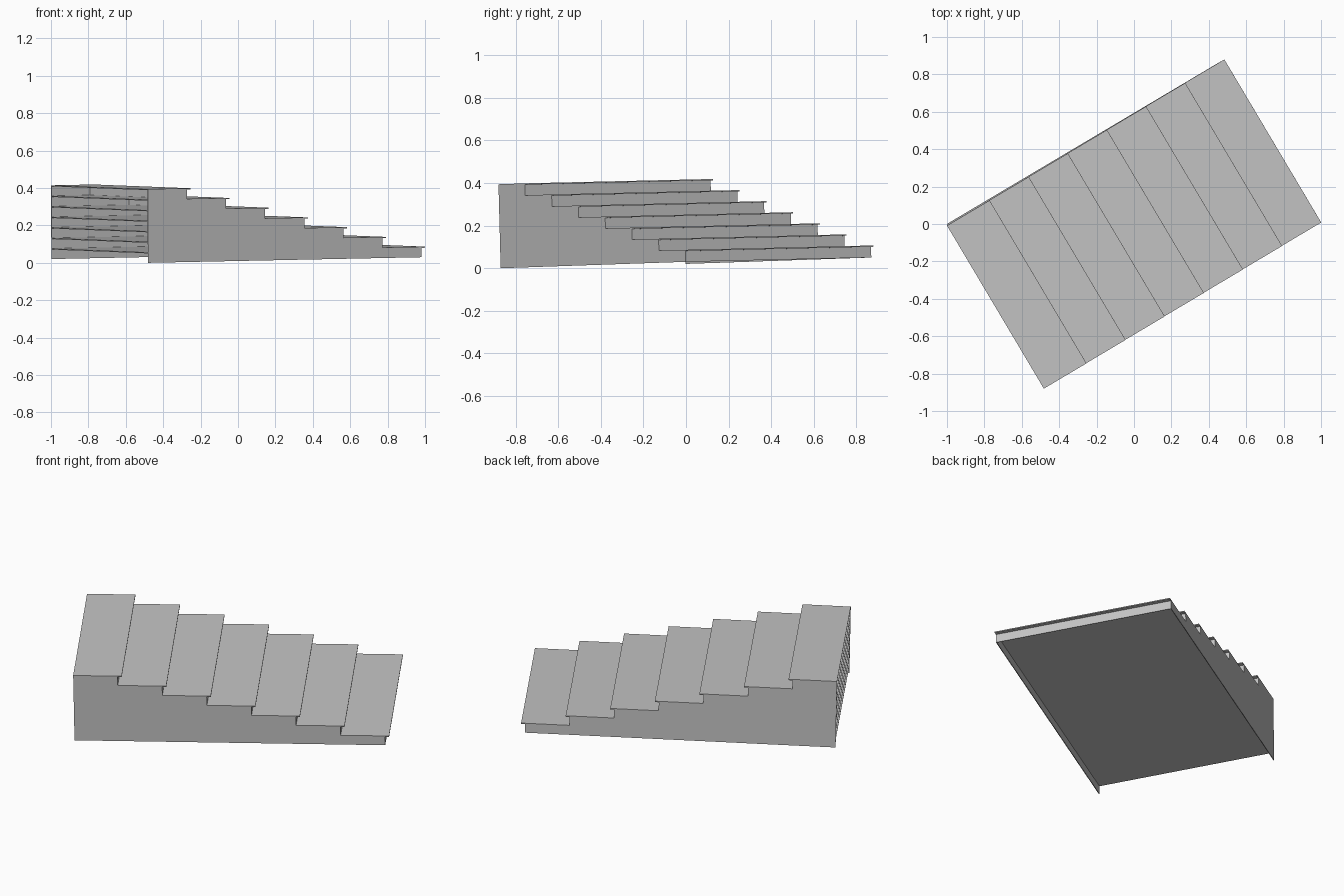
import bpy
import bmesh
from math import radians, cos, sin
from mathutils import Matrix, Vector

old = bpy.data.objects.get("Cube")
if old:
    bpy.data.objects.remove(old, do_unlink=True)

STEPS = 7
RUN = 0.243       # riser to riser
RISE = 0.0563
WIDTH = 1.014
NOSE = 0.022      # tread overhang
SHEET = 0.004     # panel thickness
TREAD = 0.006

grey = bpy.data.materials.new("plain_grey")
grey.use_nodes = True
colour = (0.55, 0.55, 0.55, 1)
grey.diffuse_color = colour
grey.node_tree.nodes["Principled BSDF"].inputs["Base Color"].default_value = colour

# Slightly tilted, turned frame whose origin is the tall near corner
turn = radians(30.7)
along = Vector((cos(turn), sin(turn), 0.0176)).normalized()
across = Vector((-sin(turn), cos(turn), 0.02)).normalized()
up = along.cross(across).normalized()
across = up.cross(along)
FRAME = Matrix((along, across, up)).transposed().to_4x4()
FRAME.translation = (-0.48, -0.87, 0.0)


def prism(name, profile, y0, y1):
    """Extrude an (along, up) outline across the stair from y0 to y1."""
    bm = bmesh.new()
    face = bm.faces.new([bm.verts.new((x, y0, z)) for x, z in profile])
    side = bmesh.ops.extrude_face_region(bm, geom=[face])["geom"]
    moved = [v for v in side if isinstance(v, bmesh.types.BMVert)]
    bmesh.ops.translate(bm, verts=moved, vec=(0, y1 - y0, 0))
    bmesh.ops.recalc_face_normals(bm, faces=bm.faces)
    mesh = bpy.data.meshes.new(name)
    bm.to_mesh(mesh)
    bm.free()
    mesh.materials.append(grey)
    ob = bpy.data.objects.new(name, mesh)
    bpy.context.collection.objects.link(ob)
    ob.matrix_world = FRAME
    return ob


def rect(x0, x1, z0, z1):
    return [(x0, z0), (x1, z0), (x1, z1), (x0, z1)]


# Stepped side panels, open at the back and underneath
outline = [(0, 0), (STEPS * RUN, 0)]
for i in range(STEPS):
    x = (STEPS - i) * RUN
    top = (i + 1) * RISE - TREAD / 2
    outline += [(x, top), (x - RUN, top)]
prism("near_side_panel", outline, 0, SHEET)
prism("far_side_panel", outline, WIDTH - SHEET, WIDTH)

# Full-depth treads with a nose, each above its riser
for i in range(STEPS):
    x = (STEPS - i) * RUN
    top = (i + 1) * RISE
    prism(f"tread_{i + 1}", rect(0, x + NOSE, top - TREAD, top), 0, WIDTH)
    prism(f"riser_{i + 1}", rect(x - SHEET, x, i * RISE, top - TREAD), 0, WIDTH)
